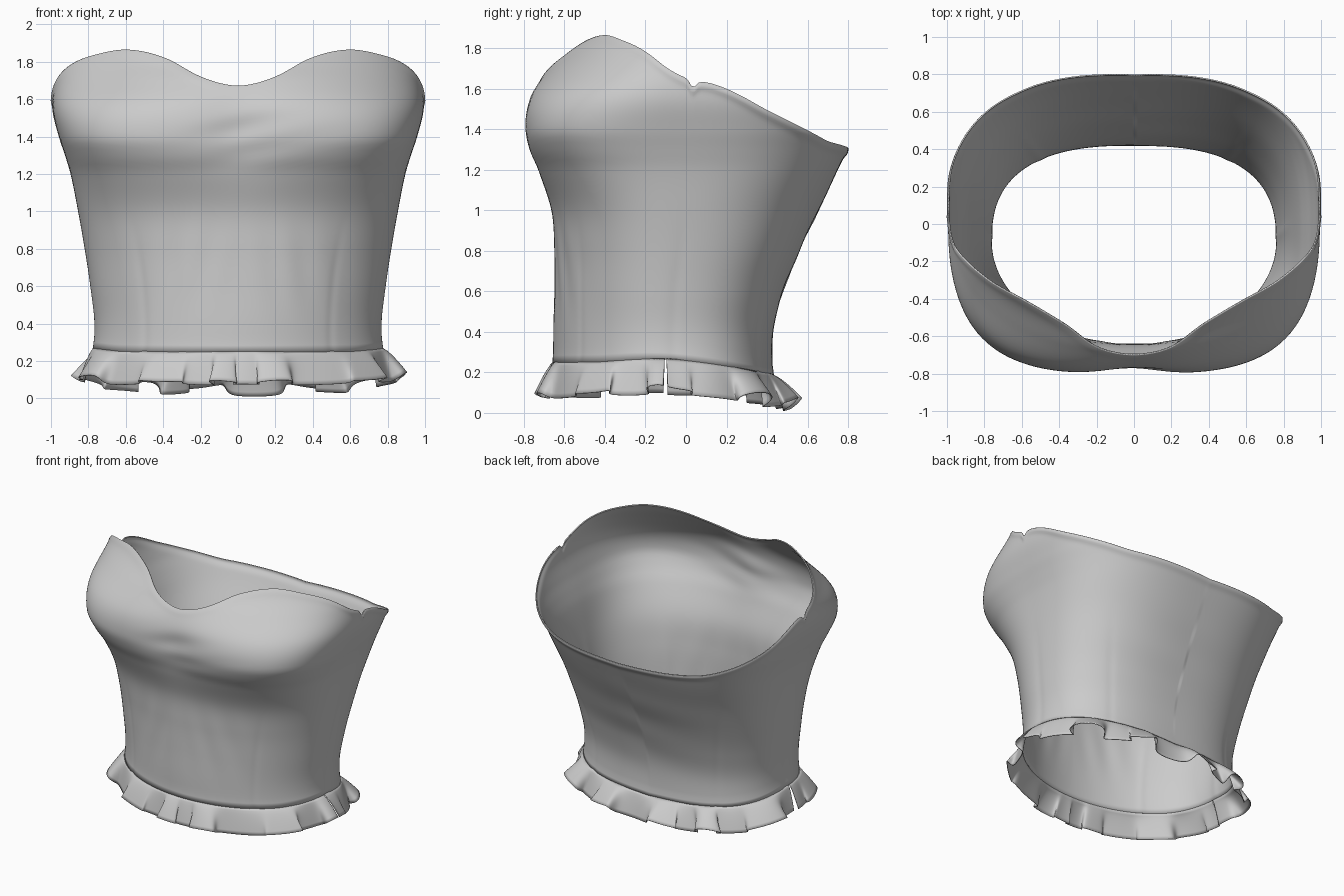
import bpy, math
from math import sin, cos, radians, exp, sqrt

if "Cube" in bpy.data.objects:
    bpy.data.objects.remove(bpy.data.objects["Cube"])

# Horizontal sections: z, half width, front y, front roundness, back y, back roundness, centre y
SECTIONS = [
    (0.15, .778, -.655, 1.95, .430, 2.6, -.10),
    (0.40, .768, -.655, 1.95, .430, 2.6, -.10),
    (0.60, .790, -.650, 2.0, .480, 2.6, -.09),
    (0.80, .820, -.650, 2.1, .560, 2.6, -.07),
    (1.00, .855, -.665, 2.3, .655, 2.6, -.05),
    (1.20, .895, -.737, 2.7, .750, 2.7, -.02),
    (1.30, .925, -.782, 3.0, .796, 2.7, -.01),
    (1.40, .958, -.803, 3.2, .840, 2.7, 0),
    (1.55, .993, -.782, 2.8, .920, 2.6, .02),
    (1.70, .980, -.685, 2.2, .990, 2.6, .03),
    (1.79, .955, -.605, 2.0, 1.03, 2.6, .03),
    (1.87, .930, -.545, 1.9, 1.06, 2.6, .03)]
# Neckline and hem heights by angle (0 = front centre, 90 = side, 180 = back)
NECK = [(0, 1.672), (8, 1.687), (17, 1.725), (35, 1.82), (54, 1.865), (68, 1.83), (76, 1.78),
        (84, 1.69), (90, 1.645), (96, 1.625), (102, 1.585), (113, 1.49), (128, 1.39), (141, 1.335),
        (180, 1.30)]
HEM = [(0, .25), (60, .25), (90, .265), (130, .205), (180, .18)]
# Ruffle flare by angle
FLARE = [(0, .10), (50, .12), (90, .14), (140, .15), (180, .165)]


def spline(table, t, col=1):
    """Smooth interpolation through table rows."""
    t = min(max(t, table[0][0]), table[-1][0])
    k = 0
    while k < len(table) - 2 and t > table[k + 1][0]:
        k += 1

    def slope(i):
        if i == 0:
            return 0
        a, b = i - 1, min(i + 1, len(table) - 1)
        return (table[b][col] - table[a][col]) / (table[b][0] - table[a][0])
    x0, x1 = table[k][0], table[k + 1][0]
    h = x1 - x0
    s = (t - x0) / h
    return ((2*s**3 - 3*s**2 + 1) * table[k][col] + (s**3 - 2*s**2 + s) * h * slope(k)
            + (3*s**2 - 2*s**3) * table[k + 1][col] + (s**3 - s**2) * h * slope(k + 1))


def bump(v, centre, width):
    return exp(-((v - centre) / width) ** 2)


def surface(deg, z, out=0.0):
    """Point on the garment at an angle and height, pushed outward by out."""
    a, f, nf, b, nb, yc = (spline(SECTIONS, z, c) for c in range(1, 7))
    s, c = sin(radians(deg)), cos(radians(deg))
    d, n = (yc - f, nf) if c > 0 else (b - yc, nb)
    r = ((abs(s) / a) ** n + (abs(c) / d) ** n) ** (-1 / n) + out
    return (r * s, yc - r * c, z)


def folded(deg):
    return abs((deg + 180) % 360 - 180)


def sheet(name, rows, closed, thickness, offset):
    """Quad sheet from rows of points running bottom to top."""
    n = len(rows[0])
    faces = []
    for j in range(len(rows) - 1):
        for i in range(n if closed else n - 1):
            k = (i + 1) % n
            faces.append((j*n + i, j*n + k, (j+1)*n + k, (j+1)*n + i))
    mesh = bpy.data.meshes.new(name)
    mesh.from_pydata([p for row in rows for p in row], [], faces)
    ob = bpy.data.objects.new(name, mesh)
    bpy.context.collection.objects.link(ob)
    mod = ob.modifiers.new("cloth_thickness", 'SOLIDIFY')
    mod.thickness, mod.offset = thickness, offset
    bpy.ops.object.select_all(action='DESELECT')
    ob.select_set(True)
    bpy.context.view_layer.objects.active = ob
    bpy.ops.object.shade_smooth_by_angle(angle=radians(50))
    return ob


# Bodice: bust shaping, seams, soft wrinkles, rolled top edge and side notches
def bodice_point(deg, v):
    q = folded(deg)
    signed = (deg + 180) % 360 - 180
    top = spline(NECK, q) - .035 * bump(q, 90.5, 1.2)
    low = spline(HEM, q)
    z = low + (top - low) * v
    out = -.035 * bump(q, 0, 15) * bump(z, 1.42, .2)
    for seam in (50, 93, 132):
        out -= .003 * bump(q, seam, 2) * max(0, min(1, (1.0 - z) * 3))
    out += .004 * sin(38 * (z - .0035 * signed)) * bump(signed, 5, 20) * bump(z, 1.42, .15)
    out += .003 * sin(.35 * q + 7 * z) * bump(q, 30, 22) * bump(z, .72, .2)
    out += .003 * sin(20 * z + .03 * signed) * bump(q, 180, 40) * bump(z, .75, .35)
    lip = .003 + .007 * max(0, min(1, (q - 70) / 30))
    out += lip * bump(top - z, .02, .02) + .006 * bump(z - low, .01, .02)
    return surface(deg, z, out)


ROWS = 60
levels = [1 - (1 - j / ROWS) ** 1.4 for j in range(ROWS + 1)]
sheet("bodice", [[bodice_point(i, v) for i in range(360)] for v in levels], True, .008, -1)


# Ruffle: constant-length strip flaring out from the hem in broad overlapping folds
def ruffle_point(deg, drop):
    q = folded(deg)
    theta = 11 * radians(deg + 16) + .9 * sin(radians(3 * deg) + .6) + .6 * sin(radians(5 * deg))
    wave = .85 * math.tanh(1.2 * sin(theta)) + .3 * sin(1.7 * theta)
    reach = spline(FLARE, q) * (.66 + .32 * wave)
    fall = sqrt(max(.184 ** 2 - reach ** 2, .003))
    seam_fade = 1 - bump(q, 90, 5)
    shift = -.6 * sin(2 * theta) / 11 * 57.3 * drop * seam_fade
    x, y, z = surface(deg + shift, spline(HEM, q), reach * drop ** .85)
    return (x, y, z + .002 - fall * drop ** 1.1)


for name, start in (("front_ruffle", -90), ("back_ruffle", 90)):
    rows = []
    for j in range(9):
        drop = 1 - j / 8
        gap = .3 + .4 * drop
        rows.append([ruffle_point(start + gap + (180 - 2 * gap) * i / 400, drop) for i in range(401)])
    sheet(name, rows, False, .005, 0)
